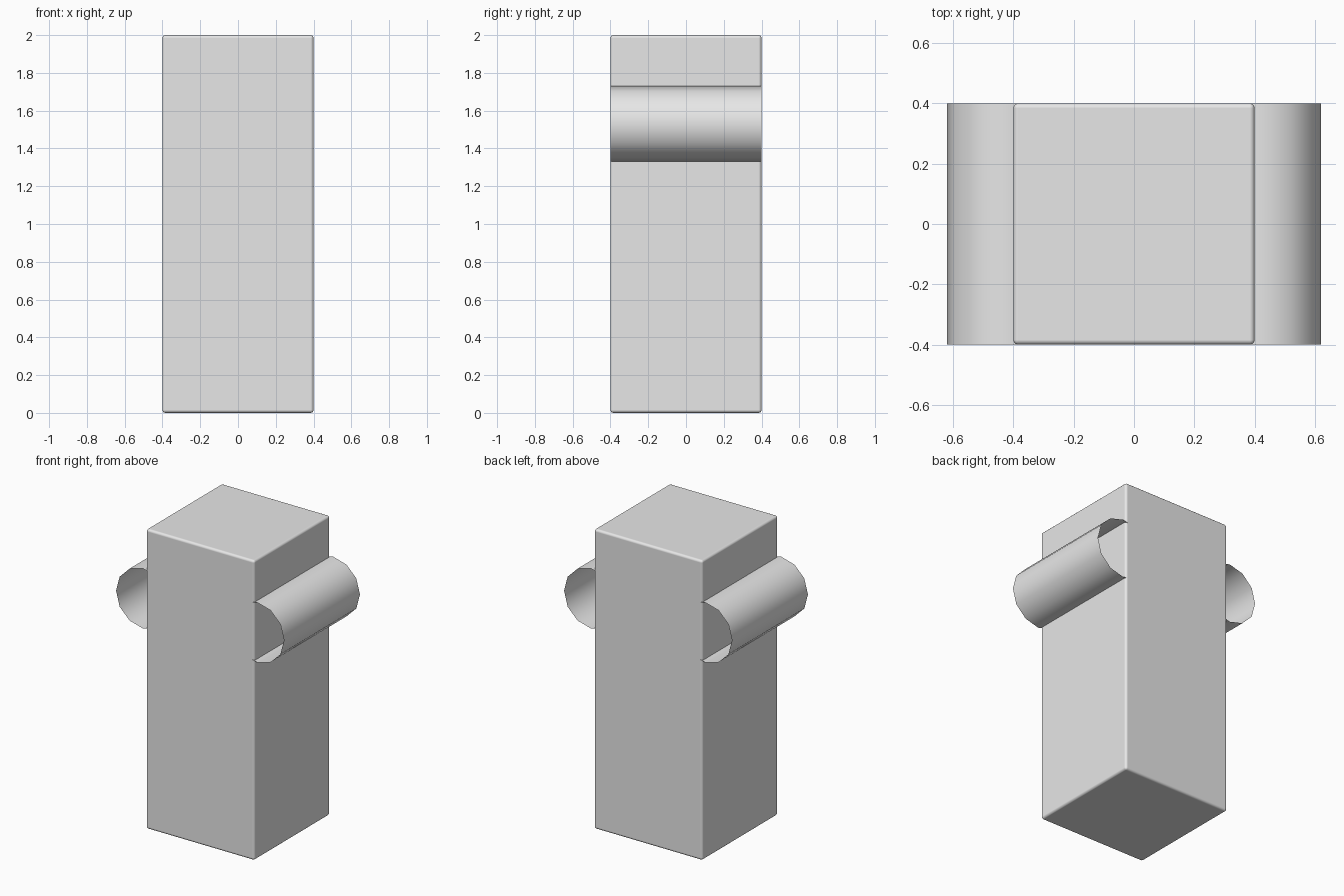
import bpy, bmesh, math
from mathutils import Matrix

if "Cube" in bpy.data.objects:
    bpy.data.objects.remove(bpy.data.objects["Cube"])

grey = bpy.data.materials.new("light grey")
grey.diffuse_color = (0.8, 0.8, 0.8, 1)
grey.use_nodes = True
grey.node_tree.nodes["Principled BSDF"].inputs["Base Color"].default_value = grey.diffuse_color


def add_object(name, bm):
    mesh = bpy.data.meshes.new(name)
    bm.to_mesh(mesh)
    bm.free()
    mesh.materials.append(grey)
    obj = bpy.data.objects.new(name, mesh)
    bpy.context.collection.objects.link(obj)
    return obj


# Tall block with slightly rounded edges
bm = bmesh.new()
bmesh.ops.create_cube(bm, size=1, matrix=Matrix.Translation((0, 0, 1)) @ Matrix.Diagonal((0.8, 0.8, 2, 1)))
for f in bm.faces:
    f.smooth = True
block = add_object("block", bm)
bevel = block.modifiers.new("rounded edges", 'BEVEL')
bevel.width = 0.016
bevel.segments = 3
bevel.harden_normals = True

# Open, thin-walled side tubes running front to back, half sunk in the block
for side, name in ((1, "right_tube"), (-1, "left_tube")):
    bm = bmesh.new()
    place = Matrix.Translation((side * 0.42, 0, 1.53)) @ Matrix.Rotation(math.pi / 2, 4, 'X')
    bmesh.ops.create_cone(bm, cap_ends=False, segments=12, radius1=0.2, radius2=0.2, depth=0.8, matrix=place)
    for f in bm.faces:
        f.smooth = True
    add_object(name, bm)
